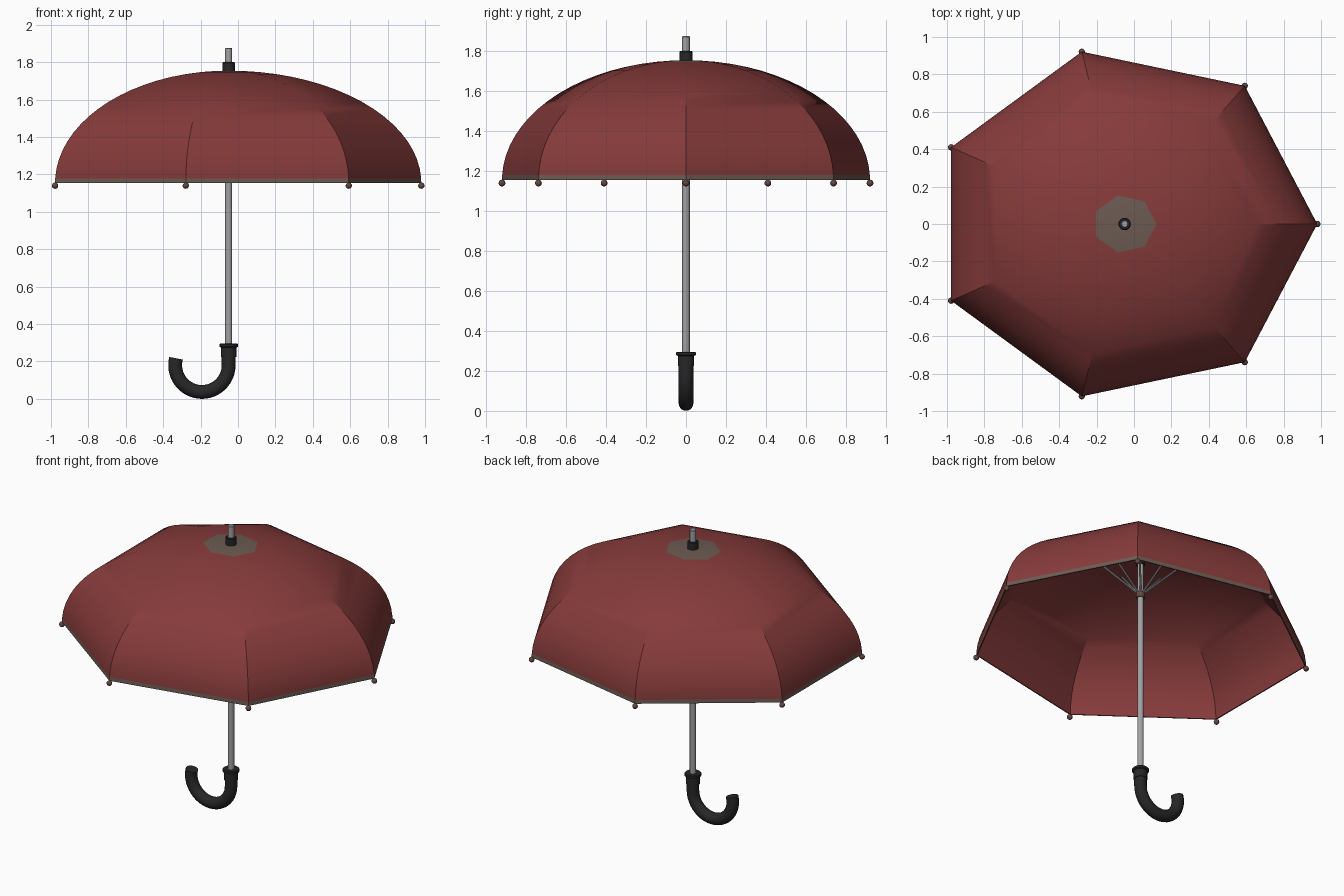
import bpy, bmesh, math
from mathutils import Vector

if "Cube" in bpy.data.objects:
    bpy.data.objects.remove(bpy.data.objects["Cube"])

CX, RX, RY, Z0, H, N = -0.05, 1.03, 0.945, 1.155, 0.6, 7


def mat(name, c):
    m = bpy.data.materials.new(name)
    m.diffuse_color = (*c, 1)
    m.use_nodes = True
    m.node_tree.nodes["Principled BSDF"].inputs["Base Color"].default_value = m.diffuse_color
    return m


RED = mat("canopy red", (0.24, 0.043, 0.043))
TRIM = mat("trim brown", (0.15, 0.105, 0.085))
STEEL = mat("steel grey", (0.36, 0.36, 0.37))
BLACK = mat("handle black", (0.02, 0.02, 0.021))
TIP = mat("tip brown", (0.13, 0.065, 0.055))


def finish(name, bm, mats, angle=30):
    me = bpy.data.meshes.new(name)
    bm.to_mesh(me)
    bm.free()
    for m in mats:
        me.materials.append(m)
    ob = bpy.data.objects.new(name, me)
    bpy.context.collection.objects.link(ob)
    bpy.ops.object.select_all(action='DESELECT')
    ob.select_set(True)
    bpy.context.view_layer.objects.active = ob
    bpy.ops.object.shade_smooth_by_angle(angle=math.radians(angle))
    return ob


def lathe(name, profile, m, seg=24):
    """Closed solid of revolution round the shaft axis; profile is (radius, z) going up."""
    bm = bmesh.new()
    rings = [[bm.verts.new((CX + r * math.cos(2 * math.pi * k / seg),
                            r * math.sin(2 * math.pi * k / seg), z))
              for k in range(seg)] for r, z in profile]
    for a, b in zip(rings, rings[1:]):
        for k in range(seg):
            j = (k + 1) % seg
            bm.faces.new((a[k], a[j], b[j], b[k]))
    bm.faces.new(rings[0][::-1])
    bm.faces.new(rings[-1])
    return finish(name, bm, [m])


def tube(name, pts, r, m, seg=16):
    """Round bar swept along a path."""
    bm = bmesh.new()
    rings = []
    for i, p in enumerate(pts):
        d = (pts[min(i + 1, len(pts) - 1)] - pts[max(i - 1, 0)]).normalized()
        side = Vector((0, 1, 0)) if abs(d.y) < 0.9 else Vector((1, 0, 0))
        u = d.cross(side).normalized()
        v = d.cross(u)
        rings.append([bm.verts.new(p + r * (u * math.cos(2 * math.pi * k / seg)
                                            + v * math.sin(2 * math.pi * k / seg)))
                      for k in range(seg)])
    for a, b in zip(rings, rings[1:]):
        for k in range(seg):
            j = (k + 1) % seg
            bm.faces.new((a[k], a[j], b[j], b[k]))
    bm.faces.new(rings[0][::-1])
    bm.faces.new(rings[-1])
    bmesh.ops.recalc_face_normals(bm, faces=bm.faces)
    return finish(name, bm, [m], 40)


def rib_point(k, t, z):
    a = 2 * math.pi * k / N
    return Vector((CX + RX * t * math.cos(a), RY * t * math.sin(a), z))


# canopy: seven-sided elliptical dome, outer skin with hem and crown patch, red inner skin
bm = bmesh.new()
HEM, CROWN = 0.041, math.acos(0.165)
phis = [0, HEM] + [HEM + (CROWN - HEM) * i / 16 for i in range(1, 17)] + [1.49]


def skin(scale, outer):
    rings = [[bm.verts.new(rib_point(k, scale * math.cos(p), Z0 + H * scale * math.sin(p)))
              for k in range(N)] for p in phis]
    apex = bm.verts.new((CX, 0, Z0 + H * scale))
    for i, a in enumerate(rings):
        top = i == len(rings) - 1
        for k in range(N):
            j = (k + 1) % N
            vs = [a[k], a[j], apex] if top else [a[k], a[j], rings[i + 1][j], rings[i + 1][k]]
            f = bm.faces.new(vs if outer else vs[::-1])
            f.material_index = int(outer and (i == 0 or phis[i] >= CROWN - 1e-6))
    return rings[0]


rim_out, rim_in = skin(1, True), skin(0.992, False)
for k in range(N):
    j = (k + 1) % N
    bm.faces.new((rim_out[j], rim_out[k], rim_in[k], rim_in[j]))
finish("canopy", bm, [RED, TRIM])

# rib tips, one ball at each corner
bm = bmesh.new()
for k in range(N):
    res = bmesh.ops.create_uvsphere(bm, u_segments=12, v_segments=8, radius=0.017)
    bmesh.ops.translate(bm, verts=res["verts"], vec=rib_point(k, 1, 1.14))
finish("rib_tips", bm, [TIP])

# shaft, spike and top ferrule
lathe("shaft", [(0.019, 0.25), (0.019, 1.872), (0.016, 1.876)], STEEL)
lathe("ferrule", [(0.033, 1.73), (0.033, 1.797), (0.028, 1.801)], BLACK)

# runner, notch ring and stretchers under the canopy
lathe("runner", [(0.026, 1.455), (0.026, 1.49)], TIP)
lathe("notch_ring", [(0.028, 1.68), (0.028, 1.72)], BLACK)
for k in range(N):
    tube(f"stretcher_{k + 1}", [Vector((CX, 0, 1.472)), rib_point(k, 0.26, 1.725)],
         0.006, STEEL, 8)

# curved handle and its collar
path = [Vector((CX, 0, 0.285)), Vector((CX, 0, 0.23))]
for i in range(25):
    a = math.radians(-195 * i / 24)
    path.append(Vector((-0.193 + 0.143 * math.cos(a), 0, 0.18 + 0.143 * math.sin(a))))
tube("handle", path, 0.037, BLACK, 20)
lathe("handle_collar", [(0.041, 0.225), (0.041, 0.275), (0.05, 0.279),
                        (0.05, 0.291), (0.046, 0.295)], BLACK)
